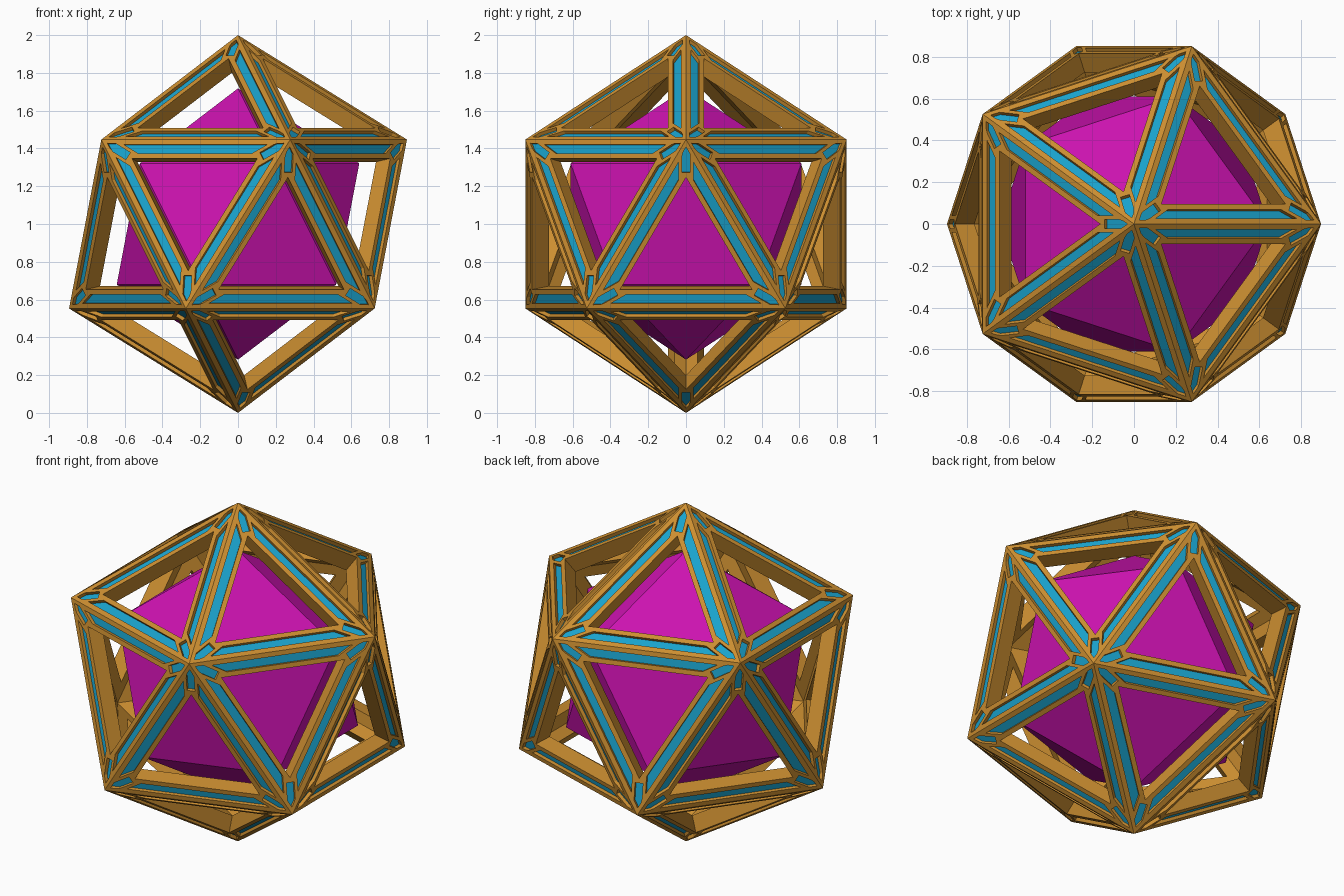
import bpy, bmesh
from math import sqrt

if "Cube" in bpy.data.objects:
    bpy.data.objects.remove(bpy.data.objects["Cube"])

CENTRE_Z = 1.0
INSET = 0.102      # width of the frame bars on each face
DEPTH = 0.095      # thickness of the frame
GROOVE = 0.02      # depth of the coloured channels


def material(name, rgb):
    m = bpy.data.materials.new(name)
    m.diffuse_color = (*rgb, 1)
    m.use_nodes = True
    m.node_tree.nodes["Principled BSDF"].inputs["Base Color"].default_value = m.diffuse_color
    return m


gold = material("gold", (0.60, 0.27, 0.03))
blue = material("blue", (0.01, 0.36, 0.60))
magenta = material("magenta", (0.60, 0.006, 0.43))


def add_object(name, bm, mats):
    me = bpy.data.meshes.new(name)
    bm.to_mesh(me)
    bm.free()
    for m in mats:
        me.materials.append(m)
    ob = bpy.data.objects.new(name, me)
    ob.location.z = CENTRE_Z
    bpy.context.collection.objects.link(ob)
    return ob


# Inner core
core = bmesh.new()
bmesh.ops.create_icosphere(core, subdivisions=1, radius=0.718)
add_object("inner_core", core, [magenta])

# Outer frame: each icosahedron face becomes a triangular frame with channels
base = bmesh.new()
bmesh.ops.create_icosphere(base, subdivisions=1, radius=1.0)
bm = bmesh.new()


def face(points, mat=0):
    f = bm.faces.new([bm.verts.new(p) for p in points])
    f.material_index = mat


def channel(outer, inner, n):
    """Flat border, side walls and coloured floor of one recessed channel."""
    low = [p - n * GROOVE for p in inner]
    k = len(outer)
    for i in range(k):
        j = (i + 1) % k
        face([outer[i], outer[j], inner[j], inner[i]])
        face([inner[i], inner[j], low[j], low[i]])
    face(low, 1)


for f in base.faces:
    V = [v.co.copy() for v in f.verts]
    c = (V[0] + V[1] + V[2]) / 3
    n = c.normalized()
    shrink = 1 - DEPTH / c.length

    def at(i, s, q):
        """Point at s along the bisector of corner i, q sideways (towards next corner)."""
        b = (c - V[i]).normalized()
        side = b.cross(n)
        if side.dot(V[(i + 1) % 3] - V[i]) < 0:
            side = -side
        return V[i] + b * s + side * q

    def along(i, d, end):
        """Channel corner on edge i, d away from the edge, near corner i or the next."""
        e = V[(i + 1) % 3] - V[i]
        inward = (c - (V[i] + V[(i + 1) % 3]) / 2).normalized()
        t = 0.08 + sqrt(3) * d
        return V[i] + inward * d + e.normalized() * (t if end == 0 else e.length - t)

    s_hole = 2 * INSET
    g = 0.03
    sB = s_hole + g * sqrt(3)
    for i in range(3):
        j = (i + 1) % 3
        # Corner channel
        H = at(i, s_hole, 0)
        A, B, A2, B2 = at(i, .065, g), at(i, sB, g), at(i, .065, -g), at(i, sB, -g)
        w = 0.022
        channel([V[i], A, B, H, B2, A2],
                [at(i, .04, 0), at(i, .08, w), at(i, .178, w),
                 at(i, .178, 0), at(i, .178, -w), at(i, .08, -w)], n)
        # Edge channel
        Aj, Bj, Hj = at(j, .065, -g), at(j, sB, -g), at(j, s_hole, 0)
        ds = (0.027, 0.051, 0.075)
        channel([V[i], V[j], Aj, Bj, B, A],
                [along(i, ds[0], 0), along(i, ds[0], 1), along(i, ds[1], 1),
                 along(i, ds[2], 1), along(i, ds[2], 0), along(i, ds[1], 0)], n)
        # Walls of the opening and back of the bar
        rim = [H, B, Bj, Hj]
        back = [p - n * DEPTH for p in rim]
        for k in range(3):
            face([rim[k], rim[k + 1], back[k + 1], back[k]])
        face([V[i] * shrink, V[j] * shrink] + back[::-1])

base.free()
bmesh.ops.remove_doubles(bm, verts=bm.verts, dist=1e-4)
bmesh.ops.recalc_face_normals(bm, faces=bm.faces)

# The inner shell faces must point towards the centre, the outer ones outwards
vol = bm.calc_volume(signed=True)
if vol < 0:
    bmesh.ops.reverse_faces(bm, faces=bm.faces)
add_object("outer_frame", bm, [gold, blue])
